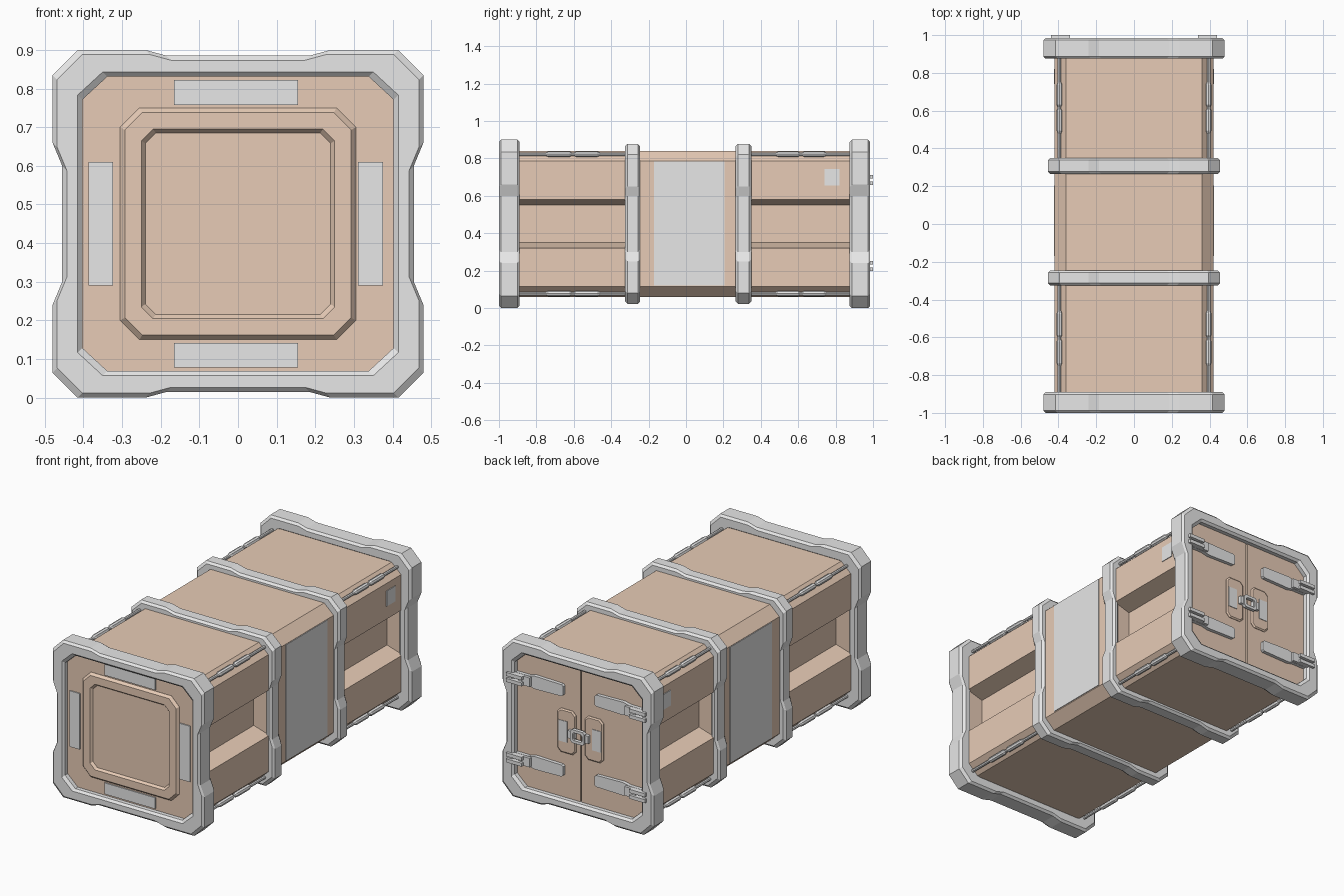
import bpy
import bmesh
import math

old = bpy.data.objects.get("Cube")
if old:
    bpy.data.objects.remove(old, do_unlink=True)

MID = 0.45  # height of the container's long axis


def material(name, rgb):
    m = bpy.data.materials.new(name)
    m.use_nodes = True
    m.diffuse_color = (*rgb, 1)
    m.node_tree.nodes["Principled BSDF"].inputs["Base Color"].default_value = (*rgb, 1)
    return m


TAN = material("tan paint", (0.84, 0.63, 0.49))
GREY = material("light grey metal", (0.8, 0.8, 0.8))


def stack(name, loops, mat, closed=False):
    """Skin a row of (outline, y) loops; closed joins last to first, else ends are capped."""
    bm = bmesh.new()
    rows = [[bm.verts.new((x, y, z + MID)) for x, z in pts] for pts, y in loops]
    pairs = list(zip(rows, rows[1:]))
    if closed:
        pairs.append((rows[-1], rows[0]))
    else:
        bm.faces.new(rows[0])
        bm.faces.new(rows[-1])
    for a, b in pairs:
        n = len(a)
        for i in range(n):
            j = (i + 1) % n
            bm.faces.new((a[i], a[j], b[j], b[i]))
    bmesh.ops.recalc_face_normals(bm, faces=bm.faces)
    mesh = bpy.data.meshes.new(name)
    bm.to_mesh(mesh)
    bm.free()
    mesh.materials.append(mat)
    obj = bpy.data.objects.new(name, mesh)
    bpy.context.scene.collection.objects.link(obj)
    return obj


def around(quarter):
    """Mirror a top-right quarter outline into a full loop."""
    q = list(quarter)
    return (q + [(x, -z) for x, z in reversed(q)]
            + [(-x, -z) for x, z in q] + [(-x, z) for x, z in reversed(q)])


def octagon(w, h, c, cx=0, cz=0):
    return [(x + cx, z + cz) for x, z in around([(w - c, h), (w, h - c)])]


def shrink(pts, d):
    return [(x - math.copysign(d, x), z - math.copysign(d, z)) for x, z in pts]


def box(name, x0, x1, y0, y1, z0, z1, mat):
    """Box with z measured from the long axis."""
    pts = [(x0, z0), (x1, z0), (x1, z1), (x0, z1)]
    return stack(name, [(pts, y0), (pts, y1)], mat)


def circle(cx, cz, r, n=8):
    return [(cx + r * math.cos(2 * math.pi * i / n),
             cz + r * math.sin(2 * math.pi * i / n)) for i in range(n)]


def frame(name, outer, inner, y0, y1, c):
    """Chamfered band with an outer and an inner outline."""
    o, i = around(outer), around(inner)
    s = shrink(o, c)
    stack(name, [(s, y0), (o, y0 + c), (o, y1 - c), (s, y1),
                 (i, y1), (shrink(i, c), y1 - c),
                 (shrink(i, c), y0 + c), (i, y0)], GREY, closed=True)


# Body: full sections at the ends and centre, recessed sides between
full = around([(0.36, 0.39), (0.42, 0.335)])
waisted = around([(0.36, 0.39), (0.42, 0.335), (0.42, 0.13), (0.32, 0.1)])
for name, pts, y0, y1 in (("front_body", full, -0.965, -0.9),
                          ("front_bay", waisted, -0.95, -0.3),
                          ("centre_body", full, -0.315, 0.34),
                          ("rear_bay", waisted, 0.32, 0.93),
                          ("rear_body", full, 0.89, 0.94)):
    stack(name, [(pts, y0), (pts, y1)], TAN)

# End frames and middle bands, stepped out at the corners
end_outer = [(0.185, 0.435), (0.24, 0.45), (0.415, 0.45),
             (0.48, 0.385), (0.48, 0.21), (0.455, 0.15)]
end_inner = [(0.185, 0.393), (0.24, 0.393), (0.35, 0.393),
             (0.415, 0.333), (0.415, 0.21), (0.415, 0.15)]
frame("front_frame", end_outer, end_inner, -1.0, -0.89, 0.012)
frame("rear_frame", end_outer, end_inner, 0.875, 0.985, 0.012)

band_outer = [(0.185, 0.413), (0.24, 0.427), (0.395, 0.427),
              (0.455, 0.37), (0.455, 0.2), (0.437, 0.15)]
band_inner = [(0.185, 0.38), (0.24, 0.38), (0.35, 0.38),
              (0.41, 0.325), (0.41, 0.2), (0.41, 0.15)]
frame("front_band", band_outer, band_inner, -0.325, -0.245, 0.012)
frame("rear_band", band_outer, band_inner, 0.265, 0.35, 0.012)

# Front panel: raised rim and flat plates
stack("front_rim", [(octagon(0.305, 0.3, 0.05), -0.96),
                    (octagon(0.305, 0.3, 0.05), -0.966),
                    (octagon(0.293, 0.288, 0.045), -0.98),
                    (octagon(0.25, 0.245, 0.03), -0.98),
                    (octagon(0.24, 0.235, 0.027), -0.967)], TAN)
for s, cx in ((1, 0.343), (-1, -0.355)):
    box("front_side_plate", cx - 0.032, cx + 0.032, -0.971, -0.963, -0.16, 0.16, GREY)
    cz = s * 0.34
    box("front_cross_plate", -0.165, 0.155, -0.971, -0.963, cz - 0.032, cz + 0.032, GREY)

# Side panels and labels
for s in (1, -1):
    a, b = sorted((s * 0.417, s * 0.424))
    box("side_panel", a, b, -0.17, 0.205, -0.33, 0.333, GREY)
    box("side_label", a, b, 0.74, 0.82, 0.205, 0.293, GREY)

# Corner rods with thicker sleeves
for sx in (1, -1):
    for sz in (1, -1):
        for y0, y1 in ((-0.9, -0.31), (0.34, 0.89)):
            span = y1 - y0
            steps = [(0, 0.009), (0.25, 0.009), (0.28, 0.015), (0.47, 0.015), (0.49, 0.009),
                     (0.51, 0.009), (0.53, 0.015), (0.72, 0.015), (0.75, 0.009), (1, 0.009)]
            stack("corner_rod", [(circle(sx * 0.395, sz * 0.373, r), y0 + t * span)
                                 for t, r in steps], GREY)

# Rear doors with hinges and latch plates
for sx in (1, -1):
    def side(pts):
        return [(sx * x, z) for x, z in pts]

    def sbox(name, x0, x1, y0, y1, z0, z1, mat):
        a, b = sorted((sx * x0, sx * x1))
        box(name, a, b, y0, y1, z0, z1, mat)

    door = side([(0.004, 0.388), (0.36, 0.388), (0.418, 0.335),
                 (0.418, -0.335), (0.36, -0.388), (0.004, -0.388)])
    stack("rear_door", [(door, 0.935), (door, 0.95)], TAN)

    stack("latch_plate", [(octagon(0.058, 0.125, 0.02, sx * 0.087), 0.948),
                          (octagon(0.058, 0.125, 0.02, sx * 0.087), 0.953),
                          (octagon(0.051, 0.118, 0.018, sx * 0.087), 0.959)], TAN)
    sbox("latch_patch", 0.08, 0.135, 0.957, 0.962, -0.06, 0.06, GREY)
    sbox("latch_knuckle", 0.025, 0.065, 0.955, 0.978, -0.022, 0.022, GREY)

    for cz in (0.235, -0.225):
        strap = side([(0.1, cz + 0.025), (0.11, cz + 0.033), (0.28, cz + 0.037),
                      (0.32, cz + 0.028), (0.4, cz + 0.028), (0.4, cz - 0.028),
                      (0.32, cz - 0.028), (0.28, cz - 0.037), (0.11, cz - 0.033),
                      (0.1, cz - 0.025)])
        stack("hinge_strap", [(strap, 0.948), (strap, 0.97)], GREY)
        sbox("hinge_block", 0.3, 0.37, 0.96, 0.985, cz - 0.026, cz + 0.026, GREY)
        for dz in (0.017, -0.017):
            sbox("hinge_prong", 0.34, 0.44, 0.97, 1.0, cz + dz - 0.01, cz + dz + 0.01, GREY)

# Latch loop joining the two doors
big, small = octagon(0.045, 0.038, 0.012), octagon(0.03, 0.022, 0.008)
stack("latch_loop", [(big, 0.965), (big, 0.985), (small, 0.985), (small, 0.965)],
      GREY, closed=True)
